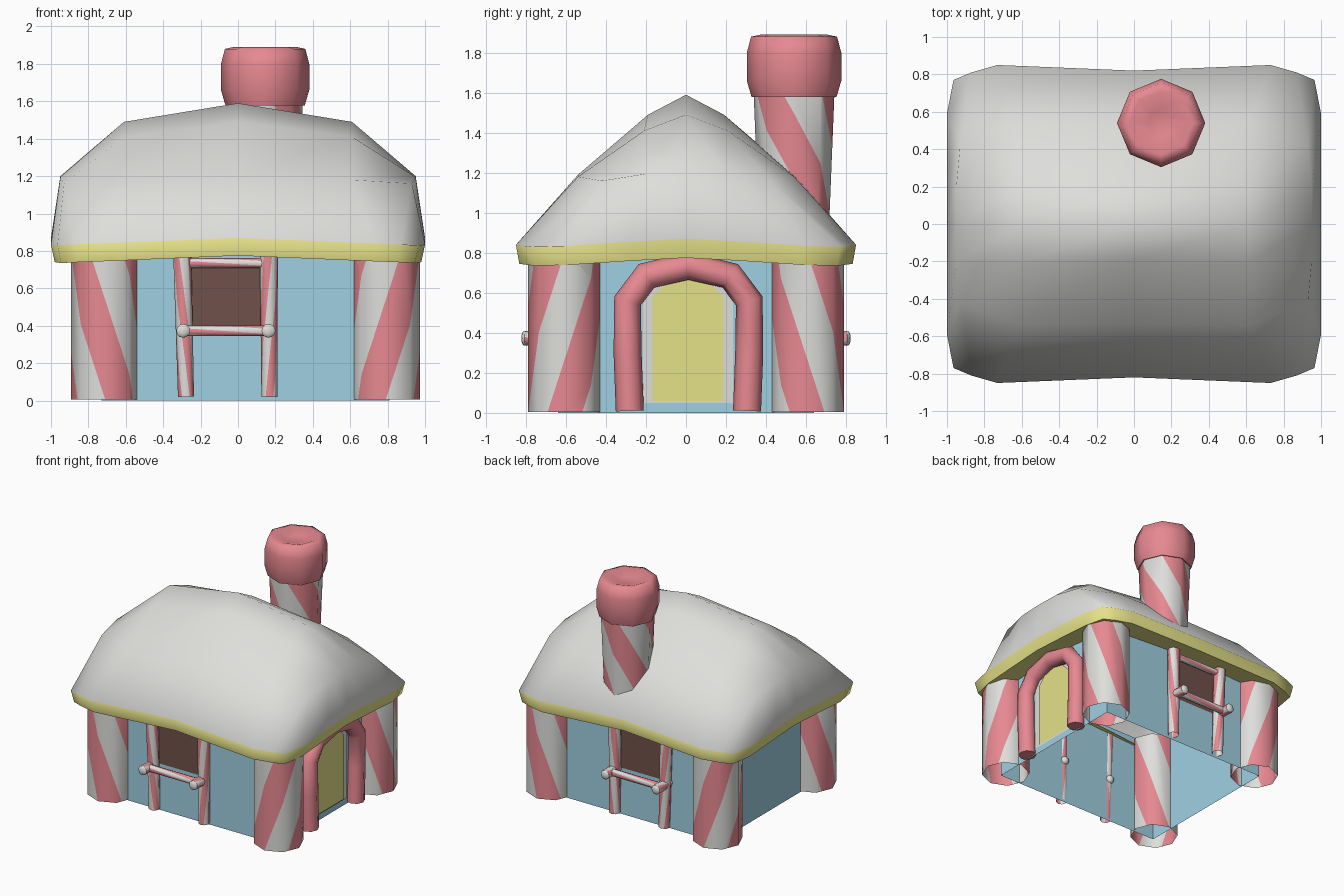
import bpy, bmesh, math
from mathutils import Vector, Matrix

if "Cube" in bpy.data.objects:
    bpy.data.objects.remove(bpy.data.objects["Cube"])


def material(name, r, g, b):
    m = bpy.data.materials.new(name)
    m.diffuse_color = (r, g, b, 1)
    m.use_nodes = True
    m.node_tree.nodes["Principled BSDF"].inputs["Base Color"].default_value = m.diffuse_color
    return m


WHITE = material("icing white", 0.73, 0.73, 0.71)
PINK = material("candy pink", 0.80, 0.25, 0.285)
BLUE = material("wall blue", 0.35, 0.63, 0.755)
YELLOW = material("pale yellow", 0.78, 0.75, 0.25)
BROWN = material("window brown", 0.16, 0.083, 0.068)


def finish(name, bm, mats, angle=50, fix_normals=True):
    if fix_normals:
        bmesh.ops.recalc_face_normals(bm, faces=bm.faces[:])
    me = bpy.data.meshes.new(name)
    bm.to_mesh(me)
    bm.free()
    for m in mats:
        me.materials.append(m)
    ob = bpy.data.objects.new(name, me)
    bpy.context.collection.objects.link(ob)
    bpy.ops.object.select_all(action='DESELECT')
    ob.select_set(True)
    bpy.context.view_layer.objects.active = ob
    bpy.ops.object.shade_smooth_by_angle(angle=math.radians(angle))
    return ob


def candy_tube(name, p, q, r0, r1, pairs, rise, sense=1, shift=0.0):
    """Open eight-sided tube from p to q with helical stripes as separate faces."""
    p, q = Vector(p), Vector(q)
    length = (q - p).length
    h = 8 * rise / (2 * pairs)
    lo, hi = -2 * pairs - 3, math.ceil(length / h) + 2 * pairs + 3
    bm = bmesh.new()
    grid = [[bm.verts.new((math.cos(k * math.pi / 4), math.sin(k * math.pi / 4),
                           (m + shift) * h + sense * k * rise)) for m in range(lo, hi)]
            for k in range(9)]
    for k in range(8):
        for m in range(hi - lo - 1):
            f = bm.faces.new((grid[k][m], grid[k + 1][m], grid[k + 1][m + 1], grid[k][m + 1]))
            f.material_index = (m + lo) % 2
    for z, n in ((0, -1), (length, 1)):
        bmesh.ops.bisect_plane(bm, geom=bm.verts[:] + bm.edges[:] + bm.faces[:],
                               plane_co=(0, 0, z), plane_no=(0, 0, n), clear_outer=True)
    bmesh.ops.remove_doubles(bm, verts=bm.verts[:], dist=1e-5)
    for v in bm.verts:
        r = r0 + (r1 - r0) * v.co.z / length
        v.co.x *= r
        v.co.y *= r
    rot = Vector((0, 0, 1)).rotation_difference(q - p).to_matrix().to_4x4()
    bm.transform(Matrix.Translation(p) @ rot)
    return finish(name, bm, [WHITE, PINK], fix_normals=False)


def peg_end(name, c, r, depth):
    """Flattened ball closing a peg."""
    bm = bmesh.new()
    bmesh.ops.create_uvsphere(bm, u_segments=8, v_segments=6, radius=r)
    bm.transform(Matrix.Translation(c) @ Matrix.Diagonal((1, depth / r, 1, 1)))
    return finish(name, bm, [WHITE])


def plate(name, pts, mat):
    bm = bmesh.new()
    bm.faces.new([bm.verts.new(p) for p in pts])
    return finish(name, bm, [mat], fix_normals=False)


# Walls: open box
X0, X1, Y = -0.73, 0.81, 0.64
bm = bmesh.new()
corners = [(X0, -Y), (X1, -Y), (X1, Y), (X0, Y)]
low = [bm.verts.new((x, y, 0)) for x, y in corners]
top = [bm.verts.new((x, y, 0.84)) for x, y in corners]
for i in range(4):
    j = (i + 1) % 4
    bm.faces.new((low[i], low[j], top[j], top[i]))
finish("walls", bm, [BLUE], 30, False)

# Corner pillars, stripes mirrored from corner to corner
for sx, x in ((-1, -0.71), (1, 0.79)):
    for sy in (-1, 1):
        candy_tube("corner_pillar", (x, sy * 0.605, 0.005), (x, sy * 0.605, 0.82),
                   0.184, 0.184, 3, 0.40, -sx * sy, 0.5 * sx)

# Roof: one quarter grid (x, y, z), mirrored to all four quarters
QUARTER = [
    [(0, 0, 1.59), (0, .19, 1.49), (0, .54, 1.19), (0, .82, .87)],
    [(.61, 0, 1.49), (.61, .21, 1.41), (.61, .54, 1.18), (.73, .85, .84)],
    [(.95, 0, 1.20), (.95, .2, 1.195), (.93, .42, 1.16), (.87, .81, .835)],
    [(1, 0, .87), (1, .28, .855), (1, .59, .835), (.965, .77, .83)],
]


def roof_point(i, j):
    x, y, z = QUARTER[abs(i)][abs(j)]
    return Vector((math.copysign(x, i), math.copysign(y, j), z))


bm = bmesh.new()
R = range(-3, 4)
rv = {(i, j): bm.verts.new(roof_point(i, j)) for i in R for j in R}
for i in range(-3, 3):
    for j in range(-3, 3):
        bm.faces.new((rv[i, j], rv[i + 1, j], rv[i + 1, j + 1], rv[i, j + 1]))
# Trim band and overhang underside following the roof edge
ring = ([(i, -3) for i in range(-3, 3)] + [(3, j) for j in range(-3, 3)] +
        [(i, 3) for i in range(3, -3, -1)] + [(-3, j) for j in range(3, -3, -1)])
edge = [rv[k] for k in ring]
for s, drop in ((0.98, 0.095), (0.73, 0.07)):
    new = []
    for k in ring:
        c = roof_point(*k)
        new.append(bm.verts.new((c.x * s, c.y * s, c.z - drop)))
    for a in range(len(ring)):
        b = (a + 1) % len(ring)
        bm.faces.new((edge[a], new[a], new[b], edge[b])).material_index = 1
    edge = new
finish("roof", bm, [WHITE, YELLOW], 75)

# Chimney shaft and lathed cap
CX, CY = 0.145, 0.54
candy_tube("chimney_shaft", (CX, CY, 0.93), (CX, CY, 1.6), 0.175, 0.202, 3, 0.25, -1, -0.3)
bm = bmesh.new()
prev = None
for r, z in ((.15, 1.59), (.212, 1.578), (.236, 1.66), (.236, 1.80), (.215, 1.88), (.17, 1.89), (.07, 1.855)):
    cur = [bm.verts.new((CX + r * math.cos(k * math.pi / 4), CY + r * math.sin(k * math.pi / 4), z))
           for k in range(8)]
    if prev:
        for k in range(8):
            bm.faces.new((prev[k], prev[(k + 1) % 8], cur[(k + 1) % 8], cur[k]))
    prev = cur
bm.faces.new(prev)
finish("chimney_cap", bm, [PINK], 75)

# Windows on front and back: pane, posts, lintel, sill with pegs
for s in (-1, 1):
    pane = [(-.27, s * (Y + .008), .38), (.14, s * (Y + .008), .38),
            (.14, s * (Y + .008), .74), (-.27, s * (Y + .008), .74)]
    plate("window_pane", pane if s < 0 else pane[::-1], BROWN)
    yp = s * (Y + 0.036)
    for x0, x1, side in ((-.278, -.298, 1), (.168, .165, -1)):
        candy_tube("window_post", (x0, yp, .02), (x1, yp, .78), .043, .048, 3, .3, side * s)
        xk = -.293 if side > 0 else .163
        candy_tube("sill_peg", (xk, s * .645, .373), (xk, s * .808, .373), .037, .037, 3, .1)
        peg_end("peg_outer_end", (xk, s * .808, .373), .037, .015)
        peg_end("peg_inner_end", (xk, s * .645, .373), .036, .036)
    candy_tube("window_lintel", (-.29, yp, .735), (.16, yp, .735), .026, .026, 3, .3)
    candy_tube("window_sill", (-.29, s * .74, .373), (.16, s * .74, .373), .029, .029, 3, .3)


# Door on the right wall: white frame plate, yellow panel
def door_shape(x, w, z0, shoulder, mid, peak):
    return [(x, .01 - w, z0), (x, .01 + w, z0), (x, .01 + w, shoulder), (x, .01 + w * .6, mid),
            (x, .01, peak), (x, .01 - w * .6, mid), (x, .01 - w, shoulder)]


plate("door_frame", door_shape(X1 + .006, .225, .05, .62, .70, .73), WHITE)
plate("door_panel", door_shape(X1 + .013, .178, .06, .58, .652, .672), YELLOW)

# Door arch: eight-sided tube swept along a bent path
cu = bpy.data.curves.new("arch_path", 'CURVE')
cu.dimensions = '3D'
cu.bevel_depth = 0.07
cu.bevel_resolution = 2
cu.use_fill_caps = True
path = [(-.293, .01), (-.304, .3), (-.304, .56), (-.21, .685), (0, .735),
        (.21, .685), (.304, .56), (.304, .3), (.293, .01)]
sp = cu.splines.new('POLY')
sp.points.add(len(path) - 1)
for pt, (y, z) in zip(sp.points, path):
    pt.co = (X1 + .033, y + .012, z, 1)
tmp = bpy.data.objects.new("arch_path", cu)
bpy.context.collection.objects.link(tmp)
me = bpy.data.meshes.new_from_object(tmp.evaluated_get(bpy.context.evaluated_depsgraph_get()))
bpy.data.objects.remove(tmp)
bm = bmesh.new()
bm.from_mesh(me)
bmesh.ops.remove_doubles(bm, verts=bm.verts[:], dist=1e-5)
finish("door_arch", bm, [PINK], 60)
